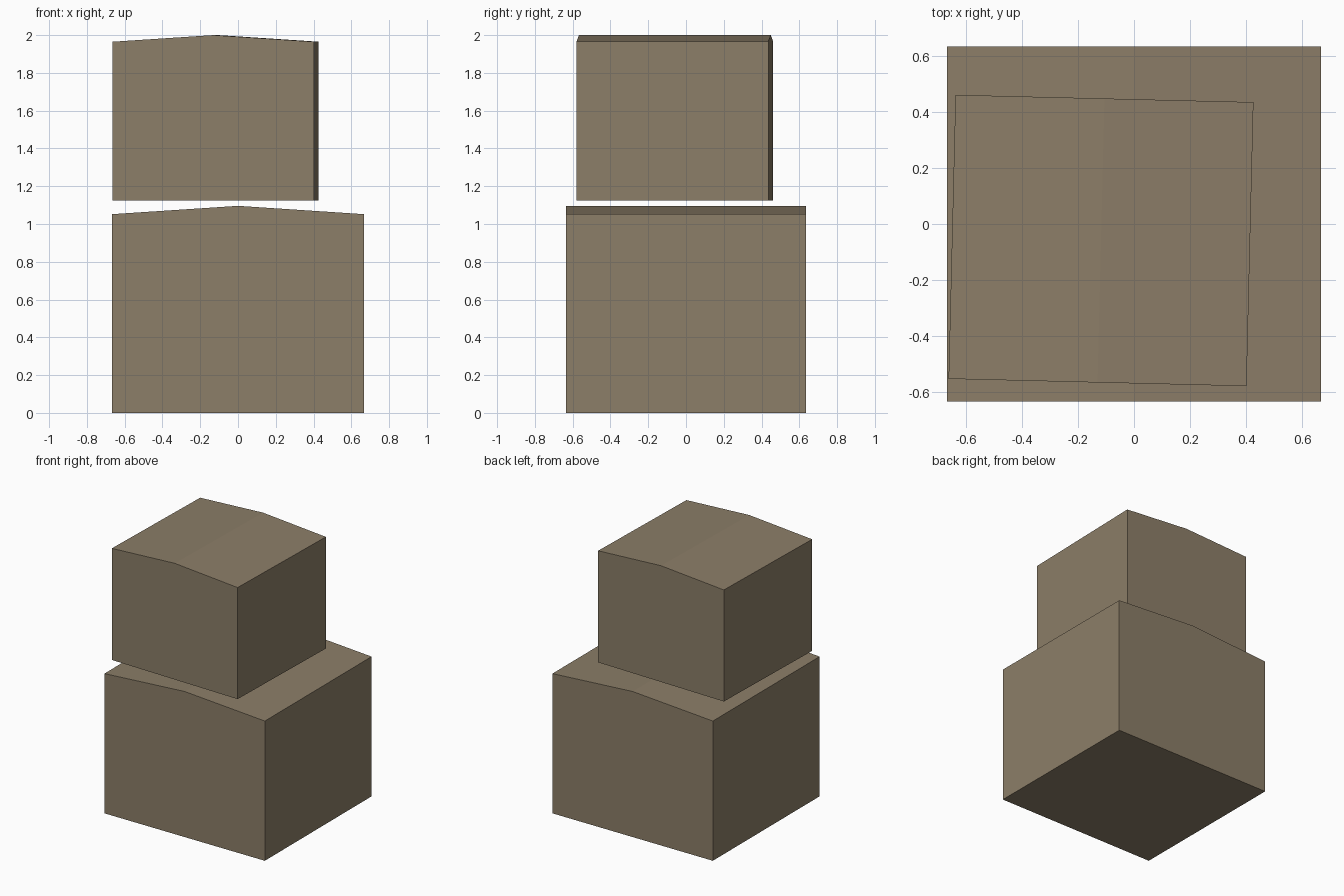
import bpy, bmesh, math

if "Cube" in bpy.data.objects:
    bpy.data.objects.remove(bpy.data.objects["Cube"])

# One flat cardboard-brown colour
brown = bpy.data.materials.new("cardboard brown")
brown.diffuse_color = (0.262, 0.209, 0.138, 1)
brown.use_nodes = True
brown.node_tree.nodes["Principled BSDF"].inputs["Base Color"].default_value = brown.diffuse_color


def ridged_box(name, width, depth, eave, ridge, location, turn=0):
    """Box whose top rises to a shallow ridge running along y."""
    profile = [(-width / 2, 0), (width / 2, 0), (width / 2, eave),
               (0, ridge), (-width / 2, eave)]
    bm = bmesh.new()
    front = bm.faces.new([bm.verts.new((x, -depth / 2, z)) for x, z in profile])
    swept = bmesh.ops.extrude_face_region(bm, geom=[front], use_keep_orig=True)
    new_verts = [g for g in swept["geom"] if isinstance(g, bmesh.types.BMVert)]
    bmesh.ops.translate(bm, verts=new_verts, vec=(0, depth, 0))
    bmesh.ops.recalc_face_normals(bm, faces=bm.faces)
    mesh = bpy.data.meshes.new(name)
    bm.to_mesh(mesh)
    bm.free()
    mesh.materials.append(brown)
    obj = bpy.data.objects.new(name, mesh)
    obj.location = location
    obj.rotation_euler.z = math.radians(turn)
    bpy.context.collection.objects.link(obj)
    return obj


# Large box on the ground, smaller one slightly turned above it
ridged_box("lower_box", 1.336, 1.27, 1.052, 1.096, (0, 0, 0))
ridged_box("upper_box", 1.066, 1.016, 0.84, 0.875, (-0.118, -0.059, 1.125), -1.4)
